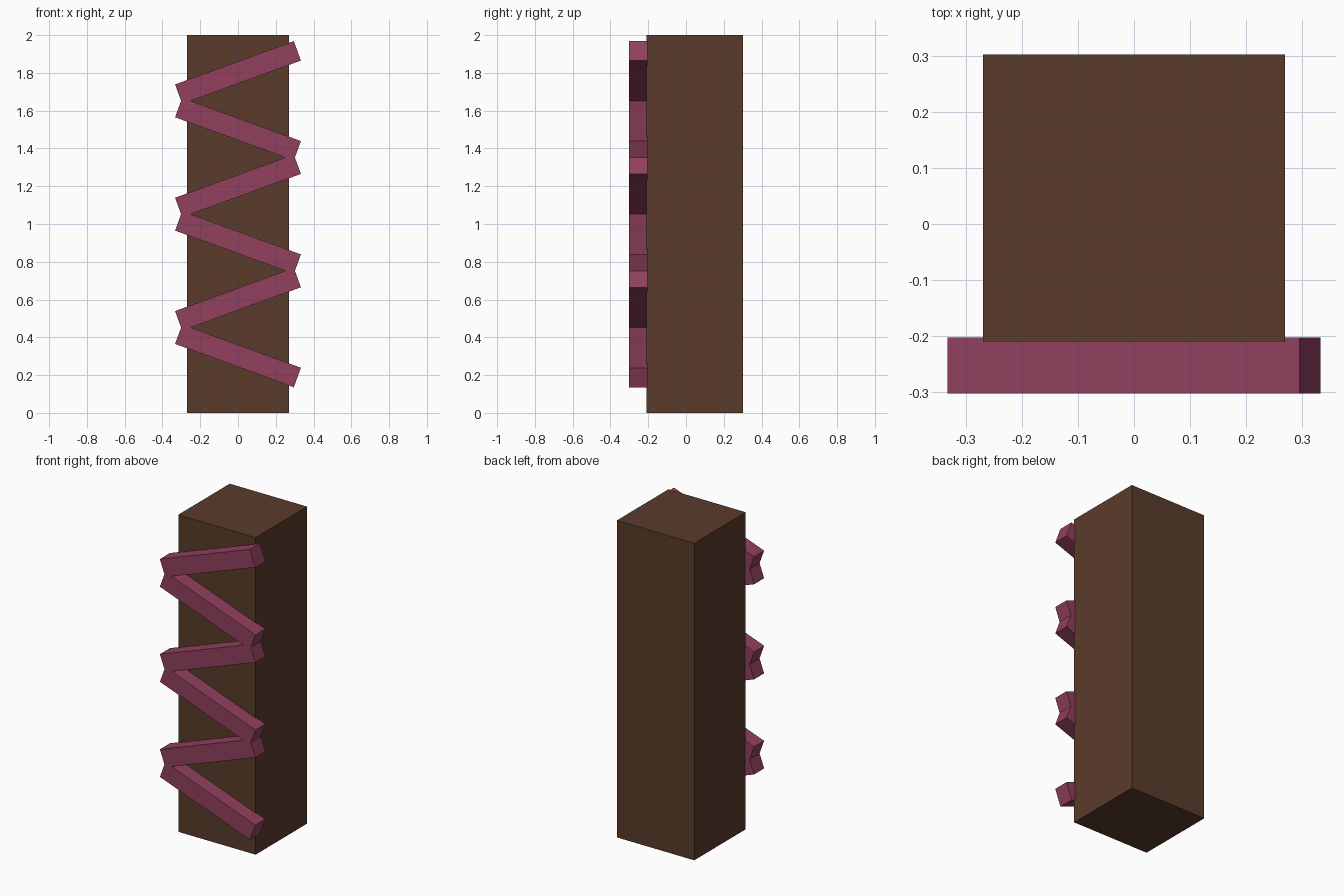
import bpy, math

if "Cube" in bpy.data.objects:
    bpy.data.objects.remove(bpy.data.objects["Cube"])


def material(name, color):
    m = bpy.data.materials.new(name)
    m.diffuse_color = (*color, 1)
    m.use_nodes = True
    m.node_tree.nodes["Principled BSDF"].inputs["Base Color"].default_value = m.diffuse_color
    return m


def box(name, size, loc, mat, rot_y=0):
    bpy.ops.mesh.primitive_cube_add(size=1, location=loc)
    ob = bpy.context.object
    ob.name = name
    ob.scale = size
    ob.rotation_euler = (0, rot_y, 0)
    ob.data.materials.append(mat)
    return ob


wood = material("dark_wood", (0.102, 0.044, 0.024))
ribbon = material("plum", (0.283, 0.051, 0.112))

# square post
box("post", (0.54, 0.513, 2.0), (0, 0.0465, 1.0), wood)

# zigzag of alternating slanted bars, slightly sunk into the front face
for i in range(6):
    slant = 0.35 if i % 2 == 0 else -0.35
    box(f"zigzag_bar_{i + 1}", (0.669, 0.1, 0.11),
        (0, -0.253, 0.302 + 0.3 * i), ribbon, slant)
